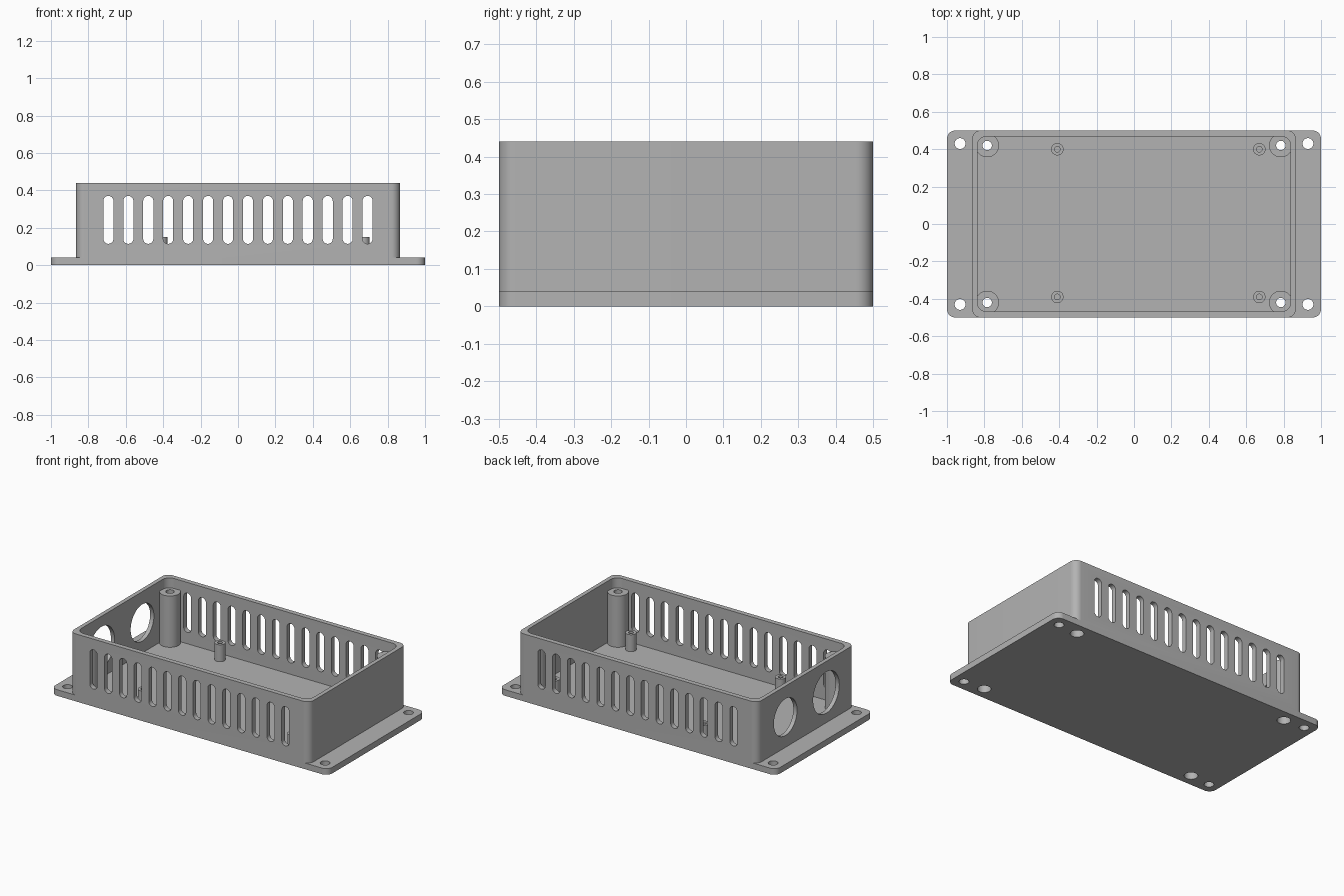
import bpy, bmesh, math

if "Cube" in bpy.data.objects:
    bpy.data.objects.remove(bpy.data.objects["Cube"], do_unlink=True)

grey = bpy.data.materials.new("plain_grey")
grey.use_nodes = True
grey.diffuse_color = (0.45, 0.45, 0.45, 1)
grey.node_tree.nodes["Principled BSDF"].inputs["Base Color"].default_value = grey.diffuse_color

FLOOR, TOP = 0.04, 0.44
CORNERS = [(sx, sy) for sx in (-1, 1) for sy in (-1, 1)]
BOSS_X, BOSS_Y = 0.785, 0.42


def outline(hx, hy, r, steps=10):
    """Rounded rectangle; a circle or a slot when r reaches the half size."""
    points = []
    for quarter, (sx, sy) in enumerate([(1, 1), (-1, 1), (-1, -1), (1, -1)]):
        for i in range(steps + 1):
            a = math.pi / 2 * (quarter + i / steps)
            points.append((sx * (hx - r) + r * math.cos(a), sy * (hy - r) + r * math.sin(a)))
    return points


def prism(bm, points, low, high, axis="z", center=(0, 0)):
    """Extrude an outline along one axis."""
    def place(u, v, w):
        u, v = u + center[0], v + center[1]
        return {"z": (u, v, w), "y": (u, w, v), "x": (w, u, v)}[axis]
    rings = [[bm.verts.new(place(u, v, w)) for u, v in points] for w in (low, high)]
    n = len(points)
    for i in range(n):
        j = (i + 1) % n
        bm.faces.new((rings[0][i], rings[0][j], rings[1][j], rings[1][i]))
    bm.faces.new(rings[0][::-1])
    bm.faces.new(rings[1])


def lathe(bm, profile, x, y, sides=40):
    """Revolve a closed (radius, height) profile about a vertical line."""
    rings = []
    for i in range(sides):
        a = 2 * math.pi * i / sides
        rings.append([bm.verts.new((x + r * math.cos(a), y + r * math.sin(a), z)) for r, z in profile])
    for i in range(sides):
        a, b = rings[i], rings[(i + 1) % sides]
        for k in range(len(profile)):
            m = (k + 1) % len(profile)
            bm.faces.new((a[k], b[k], b[m], a[m]))


def make(name, bm):
    bmesh.ops.remove_doubles(bm, verts=bm.verts, dist=1e-5)
    bmesh.ops.recalc_face_normals(bm, faces=bm.faces)
    mesh = bpy.data.meshes.new(name)
    bm.to_mesh(mesh)
    bm.free()
    mesh.materials.append(grey)
    obj = bpy.data.objects.new(name, mesh)
    bpy.context.collection.objects.link(obj)
    return obj


def activate(obj):
    bpy.ops.object.select_all(action="DESELECT")
    obj.select_set(True)
    bpy.context.view_layer.objects.active = obj


def cut(obj, bm):
    """Subtract a temporary cutter."""
    cutter = make("cutter", bm)
    cutter.hide_render = True
    activate(obj)
    mod = obj.modifiers.new("cut", "BOOLEAN")
    mod.operation, mod.solver, mod.object = "DIFFERENCE", "EXACT", cutter
    bpy.ops.object.modifier_apply(modifier=mod.name)
    bpy.data.objects.remove(cutter, do_unlink=True)


def smooth(obj):
    activate(obj)
    bpy.ops.object.shade_smooth_by_angle(angle=math.radians(30))


# Base plate with mounting holes and screw access holes
bm = bmesh.new()
prism(bm, outline(1, 0.5, 0.045), 0, FLOOR)
base = make("base_plate", bm)
bm = bmesh.new()
for sx, sy in CORNERS:
    for r, x, y in ((0.029, 0.93, 0.43), (0.04, BOSS_X, BOSS_Y)):
        prism(bm, outline(r, r, r), -0.1, 0.1, center=(sx * x, sy * y))
cut(base, bm)
smooth(base)

# Walls around an open cavity
bm = bmesh.new()
prism(bm, outline(0.865, 0.5, 0.045), FLOOR, TOP)
walls = make("walls", bm)
bm = bmesh.new()
prism(bm, outline(0.838, 0.468, 0.05), 0, 0.6)
cut(walls, bm)

# Vent slots through both long walls, two round ports in one end wall
bm = bmesh.new()
for i in range(14):
    prism(bm, outline(0.027, 0.128, 0.027), -0.6, 0.6, "y", (-0.693 + 0.1066 * i, 0.242))
for y, r in ((0.21, 0.12), (-0.21, 0.135)):
    prism(bm, outline(r, r, r), -0.95, -0.76, "x", (y, 0.237))
cut(walls, bm)
smooth(walls)

# Corner screw bosses, counterbored from below
bm = bmesh.new()
for sx, sy in CORNERS:
    lathe(bm, [(0.063, FLOOR), (0.063, 0.375), (0.025, 0.375), (0.025, 0.14), (0.04, 0.14), (0.04, FLOOR)],
          sx * BOSS_X, sy * BOSS_Y)
smooth(make("corner_bosses", bm))

# Board standoffs with blind holes
bm = bmesh.new()
for x in (-0.41, 0.67):
    for y in (-0.39, 0.4):
        lathe(bm, [(0.033, FLOOR), (0.033, 0.15), (0.015, 0.15), (0.015, FLOOR)], x, y)
smooth(make("board_standoffs", bm))
